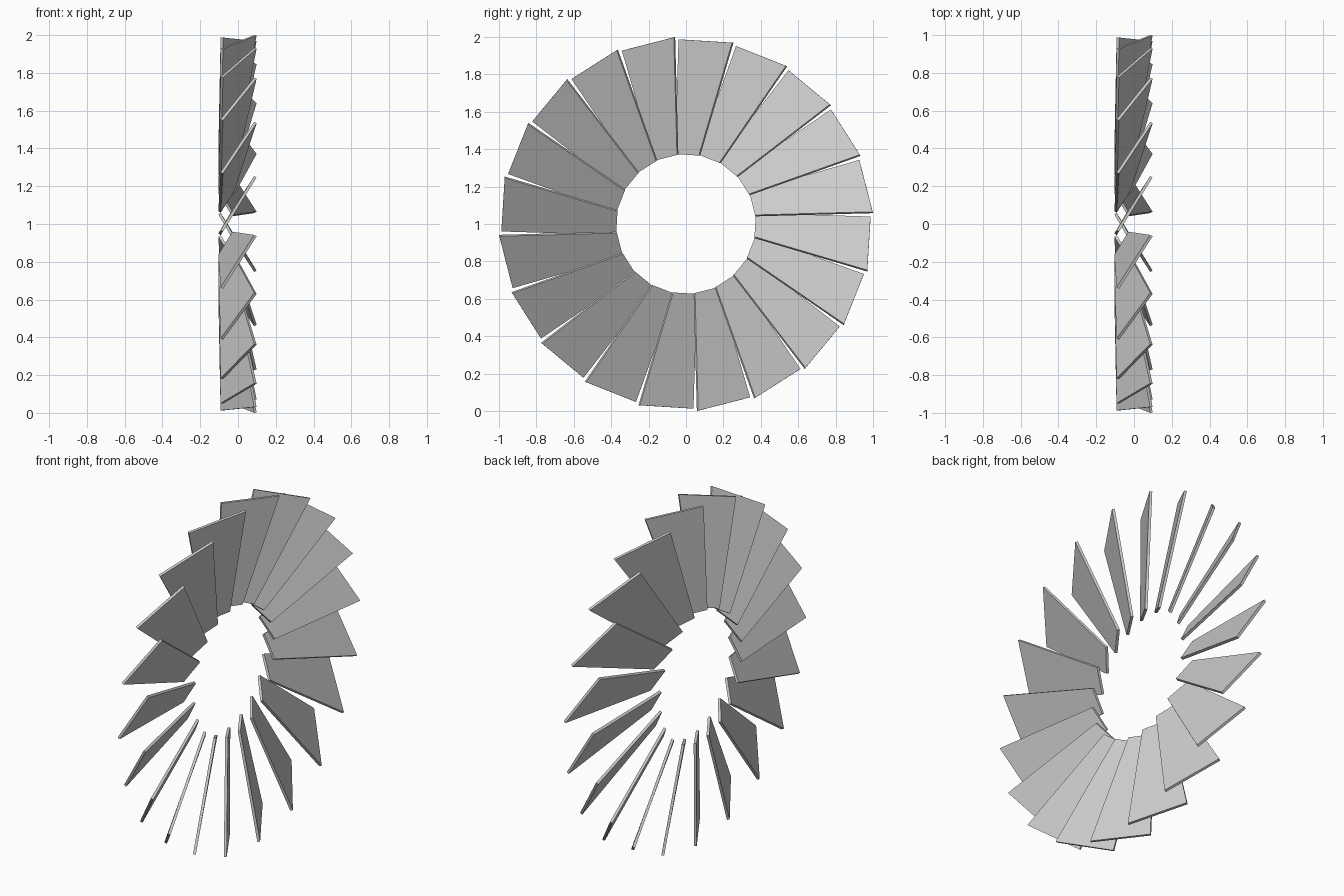
import bpy, bmesh
from math import radians
from mathutils import Matrix, Vector

if "Cube" in bpy.data.objects:
    bpy.data.objects.remove(bpy.data.objects["Cube"])

COUNT = 20
THICK = 0.015

# mid-plane corners of the top blade, relative to the ring centre
outline = [Vector(p) for p in (
    (-0.086, -0.036, 0.987),   # outer, low side
    (0.092, 0.250, 0.969),     # outer, high side
    (-0.024, 0.072, 0.366),    # inner, high side
    (-0.098, -0.055, 0.374))]  # inner, low side
normal = (outline[1] - outline[0]).cross(Vector((0, 0, 1))).normalized()

# one flat tapered plate
bm = bmesh.new()
front = [bm.verts.new(p + normal * THICK / 2) for p in outline]
back = [bm.verts.new(p - normal * THICK / 2) for p in outline]
bm.faces.new(front)
bm.faces.new(back[::-1])
for i in range(4):
    j = (i + 1) % 4
    bm.faces.new((front[i], back[i], back[j], front[j]))
bmesh.ops.recalc_face_normals(bm, faces=bm.faces)
mesh = bpy.data.meshes.new("blade")
bm.to_mesh(mesh)
bm.free()

# ring of blades turned about the x axis
for k in range(COUNT):
    blade = bpy.data.objects.new(f"blade_{k + 1}", mesh)
    blade.matrix_world = (Matrix.Translation((0, 0, 1))
                          @ Matrix.Rotation(radians(360 / COUNT * k), 4, 'X'))
    bpy.context.collection.objects.link(blade)
